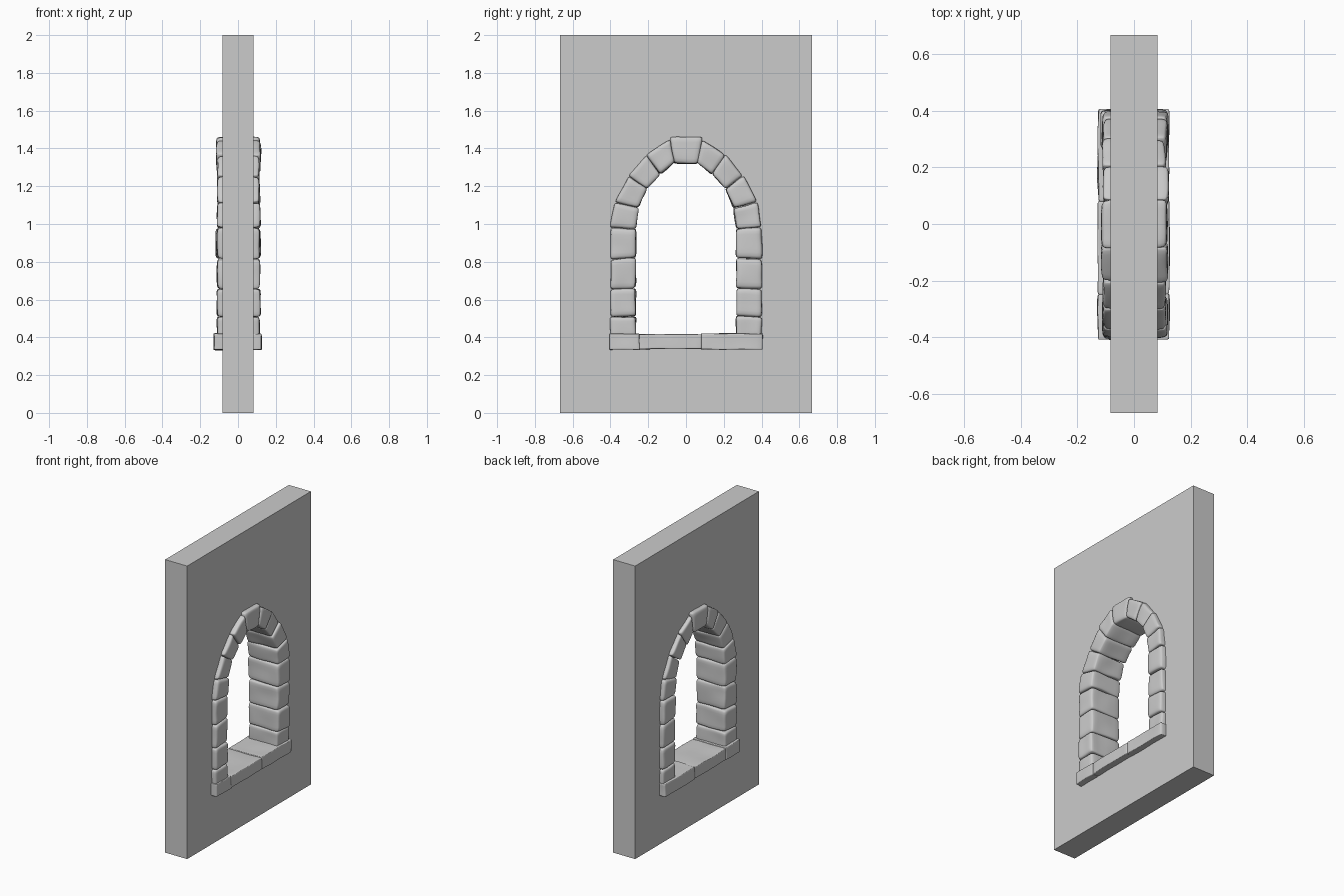
import bpy, bmesh, math, random
from mathutils import Vector, noise

if "Cube" in bpy.data.objects:
    bpy.data.objects.remove(bpy.data.objects["Cube"])

random.seed(4)


def obj_from(bm, name):
    me = bpy.data.meshes.new(name)
    bm.normal_update()
    bm.to_mesh(me)
    bm.free()
    ob = bpy.data.objects.new(name, me)
    bpy.context.collection.objects.link(ob)
    return ob


def prism(name, pts, x0, x1):
    """Extrude a (y, z) outline along x."""
    bm = bmesh.new()
    a = [bm.verts.new((x0, y, z)) for y, z in pts]
    b = [bm.verts.new((x1, y, z)) for y, z in pts]
    bm.faces.new(a)
    bm.faces.new(b)
    for i in range(len(pts)):
        j = (i + 1) % len(pts)
        bm.faces.new((a[i], a[j], b[j], b[i]))
    bmesh.ops.recalc_face_normals(bm, faces=bm.faces)
    return obj_from(bm, name)


def stone(name, quad, x0, x1, power=11, rough=0.006):
    """Pillow-shaped block filling a (y, z) quad: p00, p10, p11, p01."""
    bm = bmesh.new()
    bmesh.ops.create_cube(bm, size=2)
    bmesh.ops.subdivide_edges(bm, edges=bm.edges[:], cuts=9, use_grid_fill=True)
    q = [Vector((0, y, z)) for y, z in quad]
    seed = Vector([random.uniform(-50, 50) for _ in range(3)])
    for v in bm.verts:
        p = Vector([math.sin(c * math.pi / 2) for c in v.co])
        p /= sum(abs(c) ** power for c in p) ** (1 / power)
        s, t = (p.y + 1) / 2, (p.z + 1) / 2
        w = q[0].lerp(q[1], s).lerp(q[3].lerp(q[2], s), t)
        w.x = x0 + (x1 - x0) * (p.x + 1) / 2
        v.co = w + noise.noise_vector(w * 9 + seed) * rough
    bmesh.ops.recalc_face_normals(bm, faces=bm.faces)
    ob = obj_from(bm, name)
    for f in ob.data.polygons:
        f.use_smooth = True
    return ob


def depth():
    return -random.uniform(0.107, 0.118), random.uniform(0.11, 0.121)


# Joint lines of the surround on the +y side: (outer point, inner point)
joints = [((0.402, 0.40), (0.265, 0.40)), ((0.402, 0.507), (0.265, 0.513)),
          ((0.403, 0.655), (0.265, 0.66)), ((0.402, 0.812), (0.265, 0.822)),
          ((0.400, 0.98), (0.265, 0.974)), ((0.378, 1.115), (0.252, 1.085)),
          ((0.305, 1.255), (0.208, 1.187)), ((0.207, 1.367), (0.137, 1.263)),
          ((0.085, 1.447), (0.06, 1.325))]

# Wall slab with arched opening hidden behind the middle of the stones
wall = prism("wall", [(-0.667, 0), (0.667, 0), (0.667, 2), (-0.667, 2)], -0.083, 0.083)
mid = [((o[0] + i[0]) / 2, (o[1] + i[1]) / 2) for o, i in joints]
outline = [(mid[0][0], 0.375)] + mid[1:]
cutter = prism("opening_cutter", outline + [(-y, z) for y, z in reversed(outline)], -0.3, 0.3)
cutter.hide_render = True
cutter.hide_viewport = True
cut = wall.modifiers.new("opening", 'BOOLEAN')
cut.object = cutter
cut.operation = 'DIFFERENCE'
cut.solver = 'EXACT'

# Jamb and arch stones on both sides
for side, label in ((1, "right"), (-1, "left")):
    for k, ((o0, i0), (o1, i1)) in enumerate(zip(joints, joints[1:])):
        part = "jamb" if k < 4 else "arch"
        quad = [(side * y, z) for y, z in (i0, o0, o1, i1)]
        stone(f"{part}_stone_{label}_{k + 1}", quad, *depth())

# Keystone
stone("keystone", [(-0.064, 1.32), (0.064, 1.32), (0.088, 1.46), (-0.088, 1.46)], -0.114, 0.117)

# Sill made of three flat slabs
for k, (a, b) in enumerate(((-0.407, -0.248), (-0.25, 0.081), (0.079, 0.405))):
    lo, hi = 0.335 + 0.003 * (k % 2), 0.42 - 0.004 * (k % 2)
    stone(f"sill_slab_{k + 1}", [(a, lo), (b, lo), (b, hi), (a, hi)],
          -0.128, 0.125, power=40, rough=0.005)
